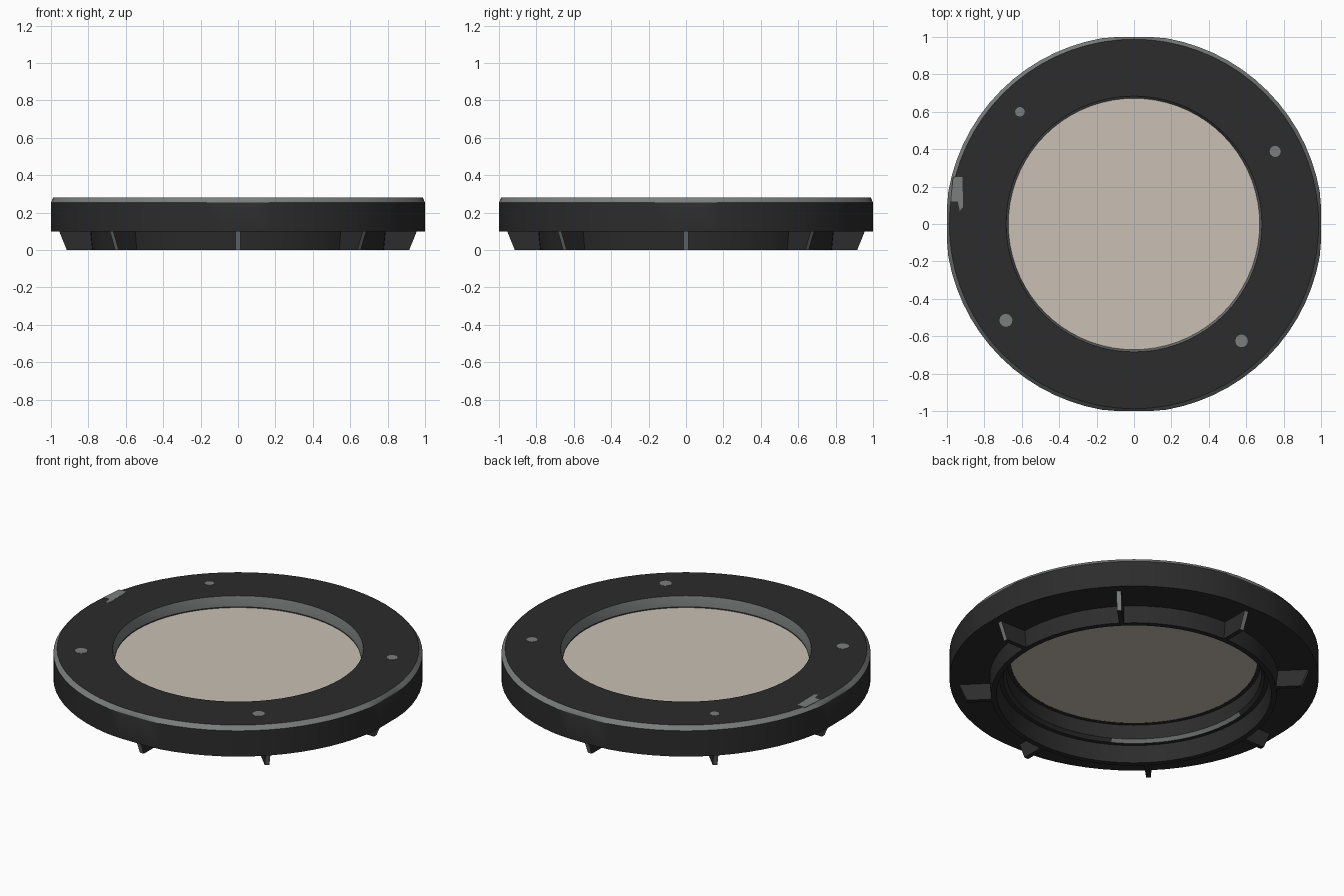
import bpy, bmesh, math

if "Cube" in bpy.data.objects:
    bpy.data.objects.remove(bpy.data.objects["Cube"])


def material(name, rgb):
    m = bpy.data.materials.new(name)
    m.diffuse_color = (*rgb, 1.0)
    m.use_nodes = True
    m.node_tree.nodes["Principled BSDF"].inputs["Base Color"].default_value = m.diffuse_color
    return m


BLACK = material("matte_black", (0.025, 0.025, 0.025))
GREY = material("worn_grey", (0.20, 0.21, 0.21))
BEIGE = material("beige_panel", (0.585, 0.53, 0.46))


def finish(bm, name, mats, smooth=False):
    bmesh.ops.recalc_face_normals(bm, faces=bm.faces)
    me = bpy.data.meshes.new(name)
    bm.to_mesh(me)
    bm.free()
    for m in mats:
        me.materials.append(m)
    ob = bpy.data.objects.new(name, me)
    bpy.context.collection.objects.link(ob)
    if smooth:
        bpy.ops.object.select_all(action='DESELECT')
        ob.select_set(True)
        bpy.context.view_layer.objects.active = ob
        bpy.ops.object.shade_smooth_by_angle(angle=math.radians(30))
    return ob


def clamp(v):
    return max(-1.0, min(1.0, v))


def lathe(name, profile, mats, seg=72):
    """Closed ring; each profile point is (radius, z, material of the strip to the next point)."""
    bm = bmesh.new()
    rows = []
    for i in range(seg):
        a = 2 * math.pi * i / seg
        rows.append([bm.verts.new((clamp(r * math.cos(a)), clamp(r * math.sin(a)), z))
                     for r, z, _ in profile])
    n = len(profile)
    for i in range(seg):
        azimuth = 360 * (i + 0.5) / seg
        p, q = rows[i], rows[(i + 1) % seg]
        for j in range(n):
            k = (j + 1) % n
            f = bm.faces.new((p[j], q[j], q[k], p[k]))
            mat = profile[j][2]
            if mat == 2:  # worn only along part of the ring
                mat = 1 if 175 < azimuth < 238 else 0
            f.material_index = mat
    return finish(bm, name, mats, True)


def plate(name, pts, z0, z1, mat):
    bm = bmesh.new()
    lo = [bm.verts.new((x, y, z0)) for x, y in pts]
    hi = [bm.verts.new((x, y, z1)) for x, y in pts]
    bm.faces.new(lo)
    bm.faces.new(hi)
    for i in range(len(pts)):
        k = (i + 1) % len(pts)
        bm.faces.new((lo[i], lo[k], hi[k], hi[i]))
    return finish(bm, name, [mat])


def circle(cx, cy, r, n):
    return [(cx + r * math.cos(2 * math.pi * i / n), cy + r * math.sin(2 * math.pi * i / n))
            for i in range(n)]


# main ring with worn edges, lower collar and stepped inner wall
lathe("ring_body", [
    (0.672, 0.205, 0), (0.672, 0.222, 1), (0.684, 0.28, 0),
    (0.988, 0.28, 1), (1.008, 0.255, 0), (1.008, 0.10, 0),
    (0.79, 0.10, 0), (0.78, 0.0, 0), (0.75, 0.0, 0), (0.735, 0.10, 0),
    (0.712, 0.10, 2), (0.695, 0.118, 0), (0.695, 0.205, 0),
], [BLACK, GREY])

# centre panel
plate("centre_panel", circle(0, 0, 0.694, 72), 0.206, 0.214, BEIGE)

# eight sloped ribs under the ring, outer faces worn grey
RIB = [(0.76, 0.0), (0.915, 0.0), (0.958, 0.105), (0.76, 0.105)]
for i in range(8):
    a = math.pi / 4 * i
    c, s = math.cos(a), math.sin(a)
    bm = bmesh.new()
    sides = [[bm.verts.new((r * c - t * s, r * s + t * c, z)) for r, z in RIB]
             for t in (-0.013, 0.013)]
    for side in sides:
        bm.faces.new(side)
    for j in range(4):
        k = (j + 1) % 4
        f = bm.faces.new((sides[0][j], sides[0][k], sides[1][k], sides[1][j]))
        f.material_index = 1 if j == 1 else 0
    finish(bm, f"rib_{i + 1}", [BLACK, GREY])

# grey dots on the top face
for i, (x, y, r) in enumerate([(-0.61, 0.60, 0.026), (0.755, 0.388, 0.030),
                               (-0.685, -0.515, 0.035), (0.575, -0.625, 0.034)]):
    plate(f"top_dot_{i + 1}", circle(x, y, r, 12), 0.278, 0.2815, GREY)

# worn patch at the left edge
plate("worn_patch", [(-0.968, 0.25), (-0.98, 0.12), (-0.942, 0.12), (-0.932, 0.07),
                     (-0.914, 0.09), (-0.917, 0.25)], 0.278, 0.2815, GREY)
